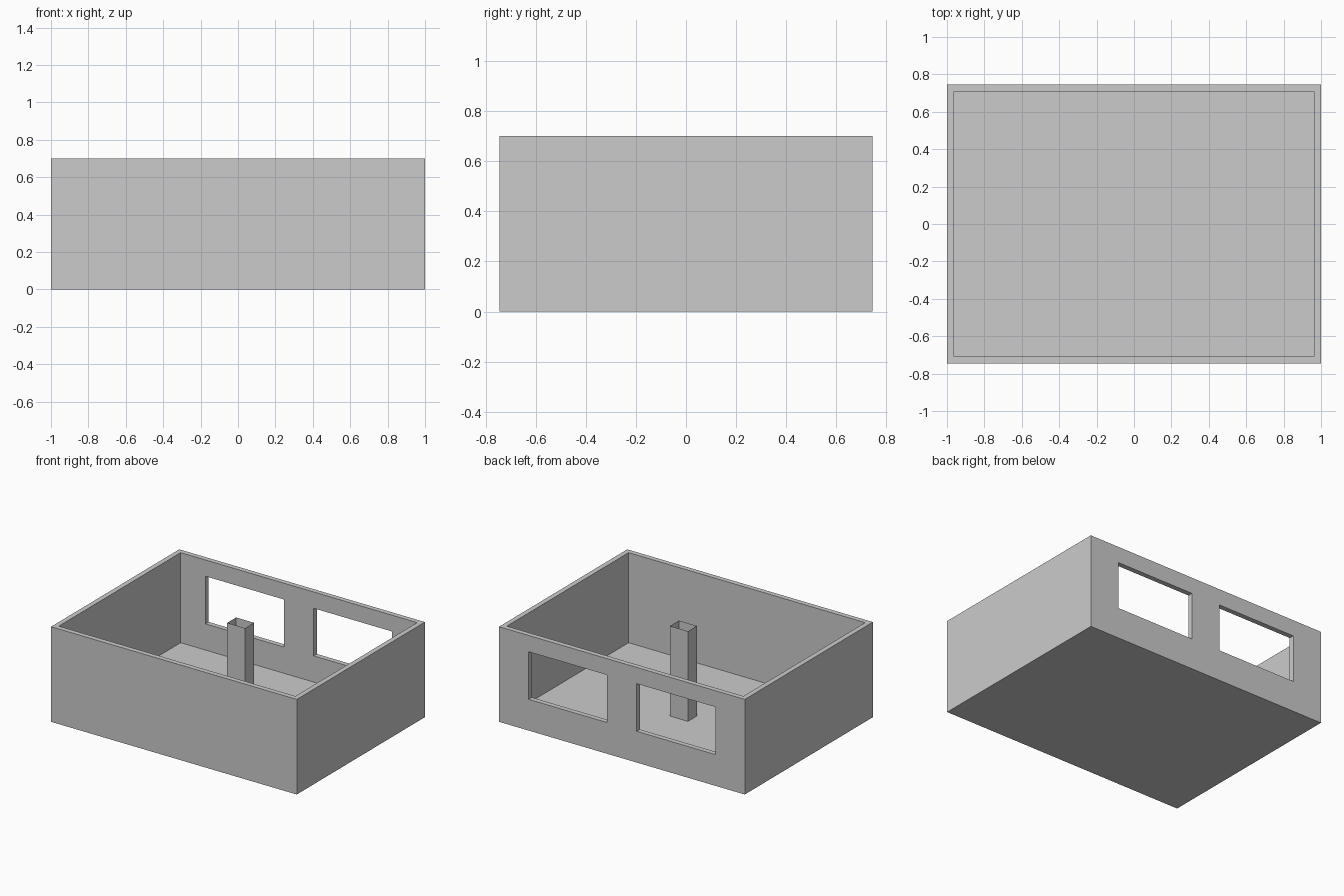
import bpy, bmesh

if "Cube" in bpy.data.objects:
    bpy.data.objects.remove(bpy.data.objects["Cube"])

W, D, H, T = 2.0, 1.49, 0.70, 0.037   # outer size and wall thickness


def box(name, x0, x1, y0, y1, z0, z1, open_ends=False):
    bm = bmesh.new()
    bmesh.ops.create_cube(bm, size=1)
    for v in bm.verts:
        v.co.x = x1 if v.co.x > 0 else x0
        v.co.y = y1 if v.co.y > 0 else y0
        v.co.z = z1 if v.co.z > 0 else z0
    bm.normal_update()
    if open_ends:
        ends = [f for f in bm.faces if abs(f.normal.z) > 0.9]
        bmesh.ops.delete(bm, geom=ends, context='FACES_ONLY')
    me = bpy.data.meshes.new(name)
    bm.to_mesh(me)
    bm.free()
    ob = bpy.data.objects.new(name, me)
    bpy.context.collection.objects.link(ob)
    return ob


def cut(target, cutter):
    cutter.hide_render = True
    cutter.hide_viewport = True
    m = target.modifiers.new(cutter.name, 'BOOLEAN')
    m.operation = 'DIFFERENCE'
    m.solver = 'EXACT'
    m.object = cutter


# Open-topped room shell with floor
room = box("room_shell", -W/2, W/2, -D/2, D/2, 0, H)
cut(room, box("room_hollow_cutter", -W/2 + T, W/2 - T, -D/2 + T, D/2 - T, T, H + 0.2))

# Two windows in the back wall
for side, x0, x1 in (("left", -0.76, -0.12), ("right", 0.12, 0.76)):
    cut(room, box("window_cutter_" + side, x0, x1, D/2 - 0.1, D/2 + 0.1, 0.23, 0.58))

# Thin hollow column standing on the floor
box("column", -0.073, 0.073, -0.022, 0.082, T, H, open_ends=True)
